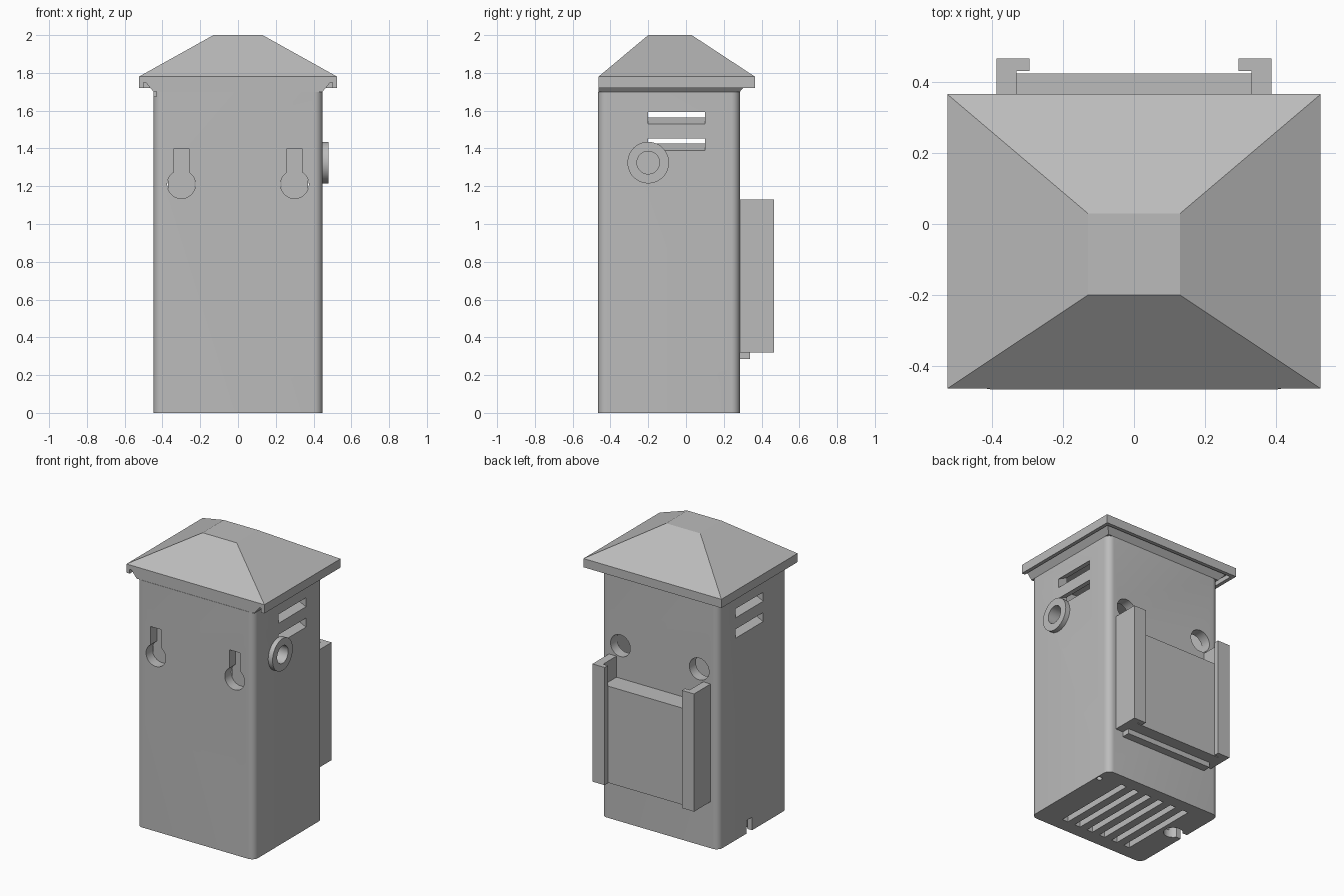
import bpy, bmesh, math
from mathutils import Matrix

if "Cube" in bpy.data.objects:
    bpy.data.objects.remove(bpy.data.objects["Cube"], do_unlink=True)

grey = bpy.data.materials.new("plain_grey")
grey.use_nodes = True
GREY = (0.5, 0.5, 0.5, 1)
grey.diffuse_color = GREY
grey.node_tree.nodes["Principled BSDF"].inputs["Base Color"].default_value = GREY


def finish(name, bm):
    bmesh.ops.recalc_face_normals(bm, faces=bm.faces)
    mesh = bpy.data.meshes.new(name)
    bm.to_mesh(mesh)
    bm.free()
    mesh.materials.append(grey)
    ob = bpy.data.objects.new(name, mesh)
    bpy.context.collection.objects.link(ob)
    return ob


def frustum(name, low, high, z0, z1):
    """Solid between two rectangles given as (x0, x1, y0, y1)."""
    bm = bmesh.new()
    rings = []
    for (x0, x1, y0, y1), z in ((low, z0), (high, z1)):
        rings.append([bm.verts.new((x, y, z)) for x, y in
                      ((x0, y0), (x1, y0), (x1, y1), (x0, y1))])
    bm.faces.new(rings[0])
    bm.faces.new(rings[1])
    for i in range(4):
        j = (i + 1) % 4
        bm.faces.new((rings[0][i], rings[0][j], rings[1][j], rings[1][i]))
    return finish(name, bm)


def box(name, x0, x1, y0, y1, z0, z1):
    rect = (x0, x1, y0, y1)
    return frustum(name, rect, rect, z0, z1)


def prism(name, points, axis, start, depth):
    """Extrude a 2D outline along x (outline y,z) or y (outline x,z)."""
    bm = bmesh.new()
    place = {"x": lambda a, b: (start, a, b), "y": lambda a, b: (a, start, b),
             "z": lambda a, b: (a, b, start)}[axis]
    face = bm.faces.new([bm.verts.new(place(a, b)) for a, b in points])
    ext = bmesh.ops.extrude_face_region(bm, geom=[face])
    move = {"x": (depth, 0, 0), "y": (0, depth, 0), "z": (0, 0, depth)}[axis]
    verts = [v for v in ext["geom"] if isinstance(v, bmesh.types.BMVert)]
    bmesh.ops.translate(bm, verts=verts, vec=move)
    return finish(name, bm)


def arc(cx, cy, r, a0=0, a1=360, n=40):
    count = n if a1 - a0 == 360 else n + 1
    return [(cx + r * math.cos(math.radians(a0 + (a1 - a0) * i / n)),
             cy + r * math.sin(math.radians(a0 + (a1 - a0) * i / n)))
            for i in range(count)]


def cut(target, cutter):
    cutter.hide_render = True
    mod = target.modifiers.new("cut", "BOOLEAN")
    mod.operation, mod.solver, mod.object = "DIFFERENCE", "EXACT", cutter
    bpy.context.view_layer.objects.active = target
    bpy.ops.object.modifier_apply(modifier=mod.name)
    bpy.data.objects.remove(cutter, do_unlink=True)


X, FRONT, BACK, WALL, TOP = 0.447, -0.465, 0.285, 0.07, 1.70

# Hollow body with rounded upright corners
R = 0.045
outline = []
for cx, cy, a in ((X - R, BACK - R, 0), (R - X, BACK - R, 90),
                  (R - X, FRONT + R, 180), (X - R, FRONT + R, 270)):
    outline += arc(cx, cy, R, a, a + 90, 8)
body = prism("body", outline, "z", 0, TOP)
cut(body, box("cavity", WALL - X, X - WALL, FRONT + WALL, BACK - WALL, 0.05, TOP - 0.03))

# Keyhole mounts in front, access holes behind
for x in (-0.3, 0.3):
    half = math.degrees(math.asin(0.04 / 0.075))
    keyhole = arc(x, 1.21, 0.075, 90 + half, 450 - half, 36)
    keyhole += [(x + 0.04, 1.4), (x - 0.04, 1.4)]
    cut(body, prism("keyhole_cut", keyhole, "y", FRONT - 0.05, 0.14))
    cut(body, prism("access_cut", arc(x, 1.21, 0.075), "y", BACK - 0.1, 0.15))
    side = "left" if x > 0 else "right"
    box(side + "_keyhole_backing", x - 0.07, x + 0.07, FRONT + WALL - 0.001, -0.36, 1.11, 1.43)

# Sloping louvre slots in both side walls
for s in (-1, 1):
    for z in (1.39, 1.53):
        rise = 0.5
        xo, xi = X + 0.03, X - WALL - 0.02
        low, high = z - 0.03 * rise, z + (WALL + 0.02) * rise
        slope = [(s * xo, low), (s * xo, low + 0.062), (s * xi, high + 0.062), (s * xi, high)]
        cut(body, prism("louvre_cut", slope, "y", -0.2, 0.3))

# Floor vents, cable exit and drain hole
for i in range(6):
    x = -0.25 + 0.1 * i
    cut(body, box("vent_cut", x - 0.022, x + 0.022, -0.37, 0.2, -0.05, 0.1))
cut(body, prism("cable_hole_cut", arc(-0.36, -0.05, 0.06), "z", -0.05, 0.14))
cut(body, box("cable_notch_cut", -0.5, -0.36, -0.08, -0.02, -0.05, 0.09))
cut(body, prism("drain_cut", arc(0.425, 0.17, 0.018, n=20), "z", -0.05, 0.1))
cut(body, box("side_groove_cut", -0.5, 0.015 - X, -0.5, 0.2, 1.675, 1.71))

# Cable gland ring on the side, bored through the wall
ring = prism("side_ring", arc(-0.2, 1.325, 0.11, n=48), "x", X - 0.002, 0.035)
for target in (ring, body):
    cut(target, prism("bore_cut", arc(-0.2, 1.325, 0.06), "x", 0.3, 0.3))

# Roof: flared collar, eave slab with drip lips, hipped top
EX, EF, EB = 0.525, -0.463, 0.365
frustum("roof_collar", (-X, X, EF, BACK), (-0.49, 0.49, EF, 0.33), TOP, 1.751)
box("roof_eave", -EX, EX, EF, EB, 1.75, 1.78)
for s, side in ((-1, "right"), (1, "left")):
    a, b = sorted((s * EX, s * (EX - 0.025)))
    box(side + "_drip_lip", a, b, EF, EB, 1.72, 1.75)
box("back_drip_lip", 0.025 - EX, EX - 0.025, EB - 0.025, EB, 1.72, 1.75)
frustum("roof_hip", (-EX, EX, EF, EB), (-0.13, 0.13, -0.2, 0.03), 1.78, 2.0)

# Rear holder: plate, lower ledge and two hooked rails
box("holder_plate", -0.33, 0.33, BACK - 0.002, 0.423, 0.32, 0.985)
box("holder_ledge", -0.33, 0.33, BACK - 0.002, 0.34, 0.285, 0.32)
for s, side in ((-1, "right"), (1, "left")):
    hook = [(0.33, BACK - 0.002), (0.387, BACK - 0.002), (0.387, 0.465),
            (0.294, 0.465), (0.294, 0.43), (0.33, 0.43)]
    prism(side + "_rail", [(s * x, y) for x, y in hook], "z", 0.32, 0.81)

# Smooth the rounded surfaces, keep edges sharp
bpy.ops.object.select_all(action="DESELECT")
for ob in (body, ring):
    ob.select_set(True)
    bpy.context.view_layer.objects.active = ob
bpy.ops.object.shade_smooth_by_angle(angle=math.radians(30))
